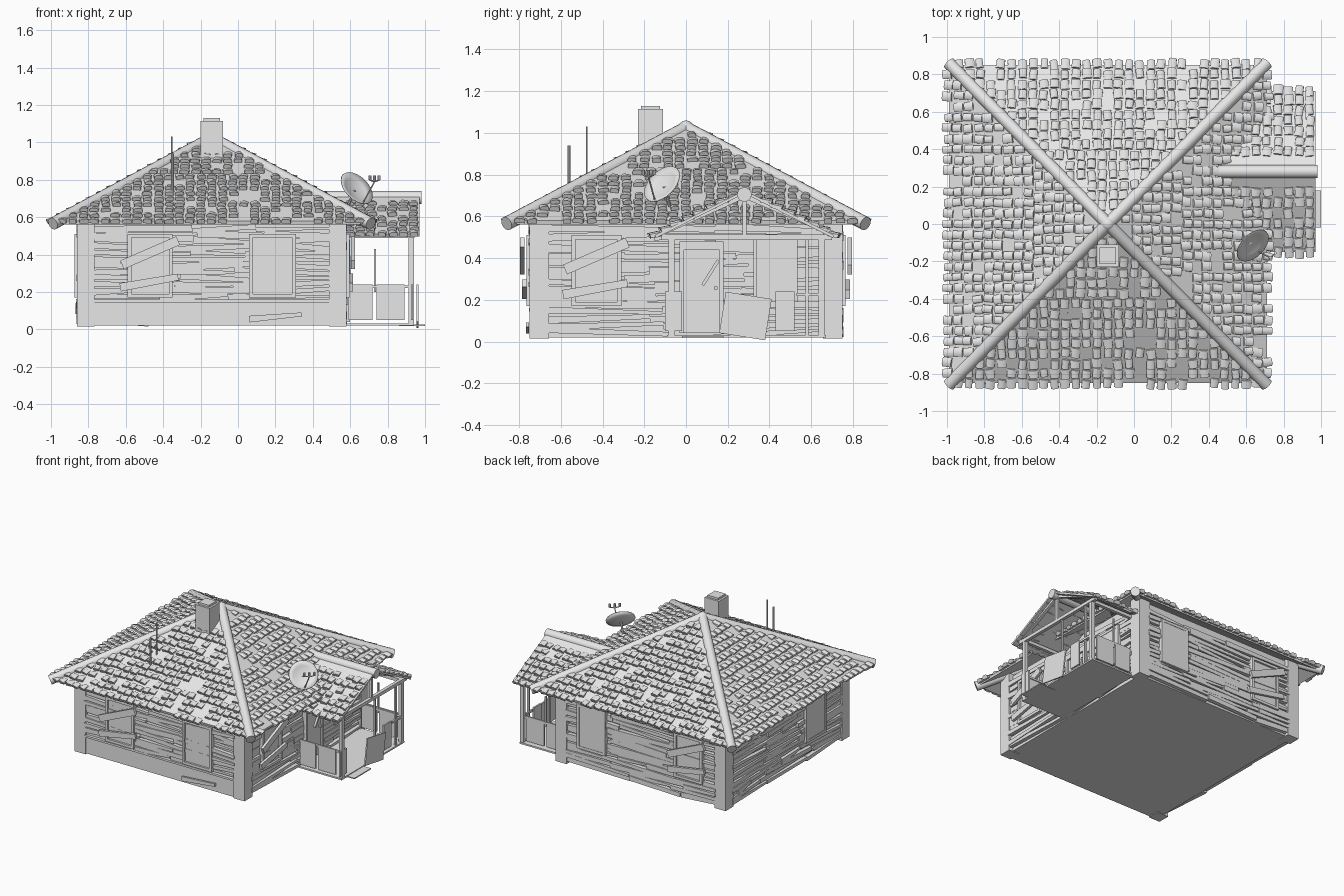
import bpy, bmesh, math, random
from mathutils import Matrix, Vector

random.seed(4)
rnd = random.uniform
cube = bpy.data.objects.get("Cube")
if cube:
    bpy.data.objects.remove(cube)

grey = bpy.data.materials.new("pale grey")
grey.use_nodes = True
grey.diffuse_color = (0.8, 0.8, 0.8, 1)
grey.node_tree.nodes["Principled BSDF"].inputs["Base Color"].default_value = (0.8, 0.8, 0.8, 1)

CX = -0.14               # house centre in x
HX, HY = 0.72, 0.75      # wall half sizes
FLOOR, APEX, SLOPE, EAVE = 0.02, 1.04, 0.541, 0.85
PORCH_Y, RIDGE, PORCH_HALF, PORCH_SLOPE = 0.28, 0.725, 0.43, 0.5


def finish(name, bm, smooth=False, solid=0):
    bmesh.ops.recalc_face_normals(bm, faces=bm.faces)
    mesh = bpy.data.meshes.new(name)
    bm.to_mesh(mesh)
    bm.free()
    ob = bpy.data.objects.new(name, mesh)
    bpy.context.collection.objects.link(ob)
    mesh.materials.append(grey)
    if solid:
        mod = ob.modifiers.new("thickness", 'SOLIDIFY')
        mod.thickness = solid
    if smooth:
        bpy.ops.object.select_all(action='DESELECT')
        ob.select_set(True)
        bpy.context.view_layer.objects.active = ob
        bpy.ops.object.shade_smooth_by_angle(angle=math.radians(40))
    return ob


def box(bm, lo, hi, frame=Matrix()):
    lo, hi = Vector(lo), Vector(hi)
    m = frame @ Matrix.Translation((lo + hi) / 2) @ Matrix.Diagonal((*(hi - lo), 1))
    return bmesh.ops.create_cube(bm, size=1, matrix=m)["verts"]


def board(bm, frame, p, q, width, depth, out, taper=1.0):
    """Plank lying in a wall plane from p to q (across, height)."""
    p, q = Vector(p), Vector(q)
    mid, d = (p + q) / 2, q - p
    m = frame @ Matrix.Translation((mid.x, -out, mid.y)) @ Matrix.Rotation(-math.atan2(d.y, d.x), 4, 'Y')
    verts = box(bm, (-d.length / 2, -depth / 2, -width / 2), (d.length / 2, depth / 2, width / 2))
    for v in verts:
        if v.co.x > 0:
            v.co.z *= taper
    bmesh.ops.transform(bm, matrix=m, verts=verts)


def rod(bm, p, q, r, sides=8):
    p, q = Vector(p), Vector(q)
    m = Matrix.Translation((p + q) / 2) @ (q - p).to_track_quat('Z', 'Y').to_matrix().to_4x4()
    bmesh.ops.create_cone(bm, cap_ends=True, segments=sides, radius1=r, radius2=r, depth=(q - p).length, matrix=m)


def wall_frame(k):
    """Wall k: 0 front, 1 left (+x), 2 back, 3 right; -y of the frame points outward."""
    return Matrix.Translation((CX, 0, 0)) @ Matrix.Rotation(k * math.pi / 2, 4, 'Z') @ \
        Matrix.Translation((0, -(HY if k % 2 == 0 else HX), 0))


# House body and corner posts
bm = bmesh.new()
box(bm, (CX - HX + .035, -HY + .035, FLOOR), (CX + HX - .035, HY - .035, 0.62))
finish("house_body", bm)
bm = bmesh.new()
for sx in (-1, 1):
    for sy in (-1, 1):
        x, y = CX + sx * (HX - .047), sy * (HY - .047)
        box(bm, (x - .047, y - .047, FLOOR - .005), (x + .047, y + .047, 0.63))
finish("corner_posts", bm)

# Uneven horizontal siding
for k, side in enumerate(("front", "left", "back", "right")):
    bm = bmesh.new()
    frame = wall_frame(k)
    half = (HX if k % 2 == 0 else HY) - .085
    z = 0.175 if k == 0 else 0.045
    while z < 0.57:
        cuts = [-half, rnd(-.35, -.05), rnd(.05, .4), half]
        for a, b in zip(cuts, cuts[1:]):
            t = rnd(-.012, .012)
            board(bm, frame, (a, z - t), (b, z + t), rnd(.026, .04), .03, rnd(-.03, -.01), rnd(.4, 1))
        z += 0.033
    if k == 0:
        box(bm, (-half, .008, FLOOR), (half, .05, 0.15), frame)
        box(bm, (-half, -.002, 0.145), (half, .05, 0.16), frame)
    finish(side + "_siding", bm, True)


# Windows: panel, frame, optional crossed boards or broken pane
def window(name, k, u, style, w=0.24, z0=0.17, z1=0.51):
    bm = bmesh.new()
    f = wall_frame(k)
    a, b, t = u - w / 2, u + w / 2, 0.02
    box(bm, (a, .0, z0), (b, .03, z1), f)
    for lo, hi in (((a, z0), (a + t, z1)), ((b - t, z0), (b, z1)),
                   ((a, z0), (b, z0 + t)), ((a, z1 - t), (b, z1))):
        box(bm, (lo[0], -.015, lo[1]), (hi[0], .01, hi[1]), f)
    if style == "boards":
        board(bm, f, (u - .15, .345), (u + .15, .475), .05, .02, .035)
        board(bm, f, (u - .16, .225), (u + .15, .28), .045, .02, .025, .8)
    if style == "broken":
        ring = []
        for i in range(18):
            ang, r = i * math.tau / 18, rnd(.7, 1)
            ring.append(bm.verts.new(f @ Vector((u + .1 * r * math.cos(ang), -.004, .34 + .15 * r * math.sin(ang)))))
        bm.faces.new(ring)
    if style == "plain":
        box(bm, (a + t, -.012, z0 + t), (b - t, .0, z1 - t), f)
    finish(name, bm)


window("front_boarded_window", 0, -.33, "boards")
window("front_broken_window", 0, .325, "broken", .25)
window("left_boarded_window", 1, -.43, "boards")
window("porch_window", 1, .43, "plain", .21, .19, .49)
window("back_plain_window", 2, -.41, "plain")
window("back_boarded_window", 2, .41, "boards")
window("right_plain_window", 3, .33, "plain")

bm = bmesh.new()
board(bm, wall_frame(0), (.2, .055), (.48, .08), .035, .015, .01, .6)
board(bm, wall_frame(3), (-.6, .1), (-.45, .13), .035, .015, .0, .6)
finish("loose_planks", bm)

# Front door on the porch
bm = bmesh.new()
f = wall_frame(1)
box(bm, (-.03, -.005, .04), (.18, .03, .48), f)
for a, b in ((-.03, -.01), (.16, .18)):
    box(bm, (a, -.02, .04), (b, .0, .48), f)
box(bm, (-.03, -.02, .44), (.18, .0, .48), f)
board(bm, f, (.08, .27), (.155, .39), .015, .015, .015)
box(bm, (.135, -.03, .25), (.15, .0, .265), f)
finish("door", bm)

# Main roof shell and hip caps
bm = bmesh.new()
top = bm.verts.new((CX, 0, APEX))
ring = [bm.verts.new((CX + sx * EAVE, sy * EAVE, APEX - SLOPE * EAVE))
        for sx, sy in ((-1, -1), (1, -1), (1, 1), (-1, 1))]
for i in range(4):
    bm.faces.new((top, ring[i], ring[(i + 1) % 4]))
finish("main_roof", bm, solid=0.02)
bm = bmesh.new()
for sx in (-1, 1):
    for sy in (-1, 1):
        rod(bm, (CX, 0, APEX - .018), (CX + sx * .85, sy * .86, APEX - SLOPE * .855 - .012), .034, 12)
bmesh.ops.create_uvsphere(bm, u_segments=12, v_segments=8, radius=.04, matrix=Matrix.Translation((CX, 0, APEX - .02)))
finish("hip_caps", bm, True)


# Curved roof tiles
def tile(bm, frame, w, l):
    section = ((-w, -.012), (-w, .006), (-w * .5, .014), (w * .5, .014), (w, .006), (w, -.012))
    ends = [[bm.verts.new(frame @ Vector((a, b, n + lift))) for a, n in section]
            for b, lift in ((-l, -.004), (l, .009))]
    for i in range(6):
        j = (i + 1) % 6
        bm.faces.new((ends[0][i], ends[0][j], ends[1][j], ends[1][i]))
    for e in ends:
        bm.faces.new(e)


def tile_slope(bm, base, s, k, d0, d1, span, pitch=0.057):
    """Rows of tiles at distance d from the ridge; span(d) gives the row limits."""
    turn = Matrix.Translation(base) @ Matrix.Rotation(k * math.pi / 2, 4, 'Z')
    tilt = Matrix.Rotation(math.atan(s), 4, 'X') @ Matrix.Rotation(math.pi, 4, 'Z')
    d = d1
    while d > d0:
        lo, hi = span(d)
        n = int((hi - lo) / pitch)
        for i in range(n):
            if random.random() < .9:
                u = (lo + hi) / 2 + (i - (n - 1) / 2) * pitch
                spot = Matrix.Translation((u + rnd(-.004, .004), -d + rnd(-.006, .006), -s * d))
                tile(bm, turn @ spot @ tilt @ Matrix.Rotation(rnd(-.15, .15), 4, 'Z'), rnd(.019, .026), rnd(.02, .027))
        d -= 0.054


bm = bmesh.new()
for k in range(4):
    tile_slope(bm, (CX, 0, APEX), SLOPE, k, .08, .85, lambda d: (-d + .02, d - .02))
finish("main_roof_tiles", bm, True)

# Porch gable roof
bm = bmesh.new()
rows = [[bm.verts.new((x, PORCH_Y + h * PORCH_HALF, RIDGE - abs(h) * PORCH_HALF * PORCH_SLOPE)) for h in (-1, 0, 1)]
        for x in (.44, .97)]
for i in range(2):
    bm.faces.new((rows[0][i], rows[1][i], rows[1][i + 1], rows[0][i + 1]))
finish("porch_roof", bm, solid=0.015)
bm = bmesh.new()
for k, span in ((0, (.5, .98)), (2, (-.98, -.5))):
    tile_slope(bm, (0, PORCH_Y, RIDGE), PORCH_SLOPE, k, .09, .43, lambda d: span)
finish("porch_tiles", bm, True)
bm = bmesh.new()
rod(bm, (.45, PORCH_Y, RIDGE - .02), (.98, PORCH_Y, RIDGE - .02), .035, 12)
finish("porch_ridge_cap", bm, True)

# Porch frame: trusses, beams and posts
bm = bmesh.new()
y0, y1 = -.07, .65
f = Matrix.Translation((.93, 0, 0)) @ Matrix.Rotation(math.pi / 2, 4, 'Z')
board(bm, f, (y0 - .05, .5), (y1 + .05, .5), .025, .025, 0)
for end in (y0 - .06, y1 + .06):
    board(bm, f, (end, .515), (PORCH_Y, .7), .025, .025, 0)
board(bm, f, (PORCH_Y, .49), (PORCH_Y, .7), .02, .02, 0)
for y in (y0, y1):
    box(bm, (.57, y - .012, .488), (.93, y + .012, .512))
    box(bm, (.912, y - .014, .03), (.94, y + .014, .5))
for y in (.33, .58):
    box(bm, (.92, y - .007, .03), (.934, y + .007, .5))
box(bm, (.727, y1 - .006, .2), (.737, y1 + .006, .43))
finish("porch_frame", bm)

# Porch floor, railing panels and fallen sheets
bm = bmesh.new()
box(bm, (.57, -.09, .02), (.94, .67, .032))
finish("porch_floor", bm)
bm = bmesh.new()
for a, b in ((.59, .72), (.74, .89)):
    for y in (-.085, .655):
        box(bm, (a, y - .006, .05), (b, y + .006, .24))
for y in (-.08, y1):
    box(bm, (.58, y - .008, .22), (.93, y + .008, .235))
board(bm, f, (-.1, .145), (-.02, .145), .19, .012, 0)
board(bm, f, (.43, .145), (.52, .145), .19, .012, 0)
board(bm, f, (.53, .225), (.65, .225), .015, .015, 0)
board(bm, f, (.175, .14), (.395, .105), .2, .01, .03)
finish("railing_panels", bm)
bm = bmesh.new()
box(bm, (.86, -.02, .018), (1.0, .18, .026))
finish("fallen_sheet", bm)

# Chimney with chamfered top
bm = bmesh.new()
box(bm, (-.2, -.23, .9), (-.08, -.11, 1.13))
edges = [e for e in bm.edges if all(v.co.z > 1.1 for v in e.verts)]
bmesh.ops.bevel(bm, geom=edges, offset=.015, segments=2, affect='EDGES')
finish("chimney", bm)

# Roof aerials
bm = bmesh.new()
rod(bm, (-.35, -.56, .72), (-.35, -.56, .94), .007)
rod(bm, (-.355, -.475, .76), (-.355, -.475, 1.03), .004)
finish("aerials", bm, True)

# Satellite dish and its mount
axis = Vector((1, -1, 1)).normalized()
centre = Vector((.63, -.11, .75))
bm = bmesh.new()
profile = [bm.verts.new((r, 0, r * r * 2.2 - .012)) for r in (.0, .035, .07, .103)]
edges = [bm.edges.new(pair) for pair in zip(profile, profile[1:])]
bmesh.ops.spin(bm, geom=profile + edges, cent=(0, 0, 0), axis=(0, 0, 1), angle=math.tau, steps=24)
bmesh.ops.remove_doubles(bm, verts=bm.verts, dist=.0005)
bm.transform(Matrix.Translation(centre) @ axis.to_track_quat('Z', 'Y').to_matrix().to_4x4())
finish("dish", bm, True, solid=0.004)
bm = bmesh.new()
tip = Vector((.73, -.18, .79))
rod(bm, (.57, -.07, .62), centre - axis * .01, .008)
rod(bm, centre - Vector((0, 0, .07)) + Vector((.04, -.04, .0)), tip, .004)
for side in (-1, 0, 1):
    end = tip + Vector((side * .025, side * .025, .008))
    rod(bm, tip, end, .004)
    rod(bm, end, end + Vector((0, 0, .025)), .008)
finish("dish_mount", bm, True)
